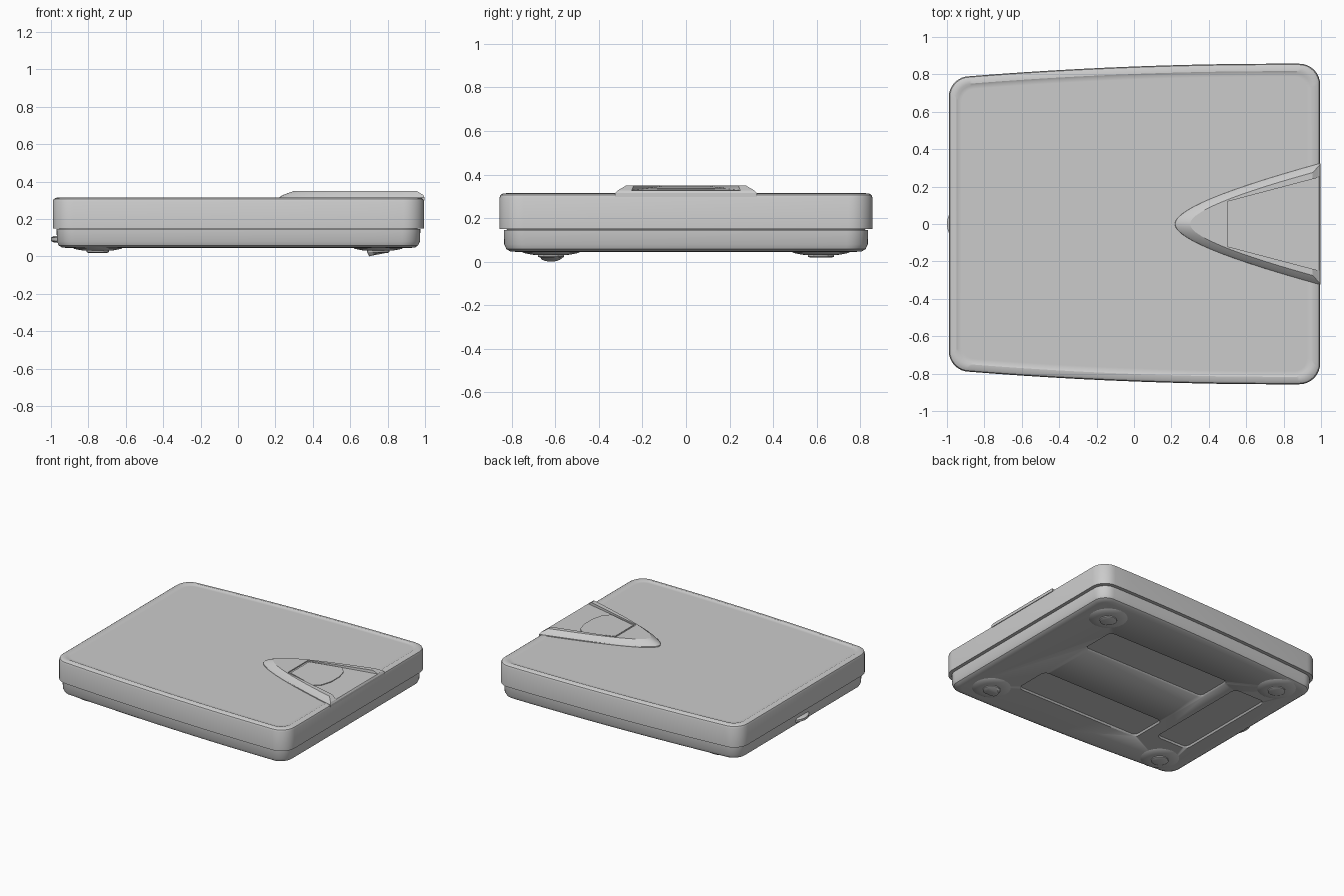
import bpy, bmesh
from math import sin, cos, pi, radians

old = bpy.data.objects.get("Cube")
if old:
    bpy.data.objects.remove(old, do_unlink=True)

grey = bpy.data.materials.new("plain grey")
grey.use_nodes = True
grey.diffuse_color = (0.6, 0.6, 0.6, 1)
grey.node_tree.nodes["Principled BSDF"].inputs["Base Color"].default_value = (0.6, 0.6, 0.6, 1)


def loft(name, rings, smooth=30):
    """Skin a stack of equal-length rings of (x, y, z) and cap both ends."""
    bm = bmesh.new()
    loops = [[bm.verts.new(p) for p in ring] for ring in rings]
    for a, b in zip(loops, loops[1:]):
        for i in range(len(a)):
            j = (i + 1) % len(a)
            bm.faces.new((a[i], a[j], b[j], b[i]))
    bm.faces.new(loops[0][::-1])
    bm.faces.new(loops[-1])
    bmesh.ops.recalc_face_normals(bm, faces=bm.faces)
    mesh = bpy.data.meshes.new(name)
    bm.to_mesh(mesh)
    bm.free()
    mesh.materials.append(grey)
    ob = bpy.data.objects.new(name, mesh)
    bpy.context.collection.objects.link(ob)
    finish(ob, smooth)
    return ob


def finish(ob, angle):
    bpy.ops.object.select_all(action="DESELECT")
    ob.select_set(True)
    bpy.context.view_layer.objects.active = ob
    bpy.ops.object.shade_smooth_by_angle(angle=radians(angle))


def carve(ob, cutter):
    bpy.context.view_layer.objects.active = ob
    mod = ob.modifiers.new("recess", "BOOLEAN")
    mod.operation, mod.object = "DIFFERENCE", cutter
    # keep the cut ahead of the smoothing
    bpy.ops.object.modifier_move_to_index(modifier=mod.name, index=0)
    bpy.ops.object.modifier_apply(modifier=mod.name)
    bpy.data.objects.remove(cutter, do_unlink=True)


def arc(cx, cy, r, start, end, n=8):
    angles = [radians(start + (end - start) * i / n) for i in range(n + 1)]
    return [(cx + r * cos(a), cy + r * sin(a)) for a in angles]


def body_ring(inset, z):
    """Rounded plan outline with bowed sides, wider toward +x."""
    def side(x):
        return 0.842 + 0.038 * x - 0.024 * x * x - inset
    r = 0.11 - 0.6 * inset
    right, left = 0.995 - inset - r, -0.99 + inset + r
    half = arc(right, side(right) - r, r, 0, 90)
    half += [(x, side(x)) for x in (right + (left - right) * i / 12 for i in range(1, 12))]
    half += arc(left, side(left) - r, r, 90, 180)
    half += [(x, -y) for x, y in reversed(half)]
    return [(x, y, z) for x, y in half]


def rounded_box(x0, x1, y0, y1, r, z):
    pts = (arc(x1 - r, y1 - r, r, 0, 90, 4) + arc(x0 + r, y1 - r, r, 90, 180, 4)
           + arc(x0 + r, y0 + r, r, 180, 270, 4) + arc(x1 - r, y0 + r, r, 270, 360, 4))
    return [(x, y, z) for x, y in pts]


def disc_ring(x, y, r, z, n=24):
    return [(x + r * cos(2 * pi * i / n), y + r * sin(2 * pi * i / n), z) for i in range(n)]


# Platform lid with a fine lip around the top
lid_profile = [(0.03, 0.15), (0, 0.15), (0, 0.293), (0.005, 0.306), (0.016, 0.313),
               (0.04, 0.315), (0.052, 0.309), (0.07, 0.309)]
loft("platform_lid", [body_ring(d, z) for d, z in lid_profile])

# Base tray with rounded lower edge
base_profile = [(0.08, 0.045), (0.05, 0.047), (0.032, 0.058), (0.022, 0.08),
                (0.02, 0.145), (0.035, 0.147), (0.035, 0.16)]
base = loft("base_tray", [body_ring(d, z) for d, z in base_profile])

# Shallow panels pressed into the underside
for x0, x1, y0, y1 in ((-0.43, 0.6, 0.2, 0.47), (-0.43, 0.6, -0.5, -0.23), (-0.8, -0.55, -0.4, 0.42)):
    carve(base, loft("panel_cutter", [
        rounded_box(x0 - 0.02, x1 + 0.02, y0 - 0.02, y1 + 0.02, 0.05, 0.03),
        rounded_box(x0, x1, y0, y1, 0.03, 0.057)]))

# Feet: a low mound with a small round pad
for sx, side in ((1, "left"), (-1, "right")):
    for sy, end in ((1, "back"), (-1, "front")):
        x, y = 0.75 * sx, 0.62 * sy
        tip = sx > 0 > sy
        loft(f"{end}_{side}_foot_mound", [disc_ring(x, y, r, z) for r, z in
             ((0.14, 0.05), (0.125, 0.04), (0.09, 0.033), (0.07, 0.03))])
        pad = [disc_ring(x, y, r, z, 12) for r, z in ((0.06, 0.034), (0.06, 0.023), (0.048, 0.018))]
        if tip:  # this pad hangs slightly askew
            pad[-1] = [(px, py, 0.018 - 0.018 * max(0, (x - px) / 0.048)) for px, py, z in pad[-1]]
        loft(f"{end}_{side}_foot_pad", pad)

# Display housing: a parabolic tongue with sloped flanks
def tongue_ring(tip, width, end, z):
    half = []
    for i in range(15):
        t = (i / 14) ** 2
        half.append((tip + (end - tip) * t, width * (0.68 * t ** 0.5 + 0.32 * t)))
    return [(x, y, z) for x, y in half] + [(x, -y, z) for x, y in reversed(half[1:])]


housing = loft("display_housing", [tongue_ring(*p) for p in (
    (0.215, 0.325, 0.998, 0.298), (0.22, 0.325, 0.998, 0.315),
    (0.24, 0.312, 0.99, 0.328), (0.30, 0.275, 0.955, 0.35))], 20)

# Wedge-shaped recess, open at the edge of the platform
wedge = ((0.5, 0.12), (1.05, 0.265), (1.05, -0.265), (0.5, -0.12))
carve(housing, loft("recess_cutter", [
    [(x, y, 0.342 - 0.03 * (x - 0.5)) for x, y in wedge], [(x, y, 0.4) for x, y in wedge]]))

# Display window plate lying on the recess floor
half = [(0.515, 0.11), (0.745, 0.175), (0.79, 0.13), (0.812, 0.05)]
window = half + [(x, -y) for x, y in reversed(half)]
loft("display_window", [[(x, y, 0.342 - 0.03 * (x - 0.5) + lift) for x, y in window]
                        for lift in (-0.001, 0.005)])

# Adjusting wheel peeking out of the narrow end
loft("adjusting_wheel", [disc_ring(-0.88, 0, r, z, 32) for r, z in
                         ((0.105, 0.075), (0.12, 0.083), (0.12, 0.1), (0.105, 0.108))])
